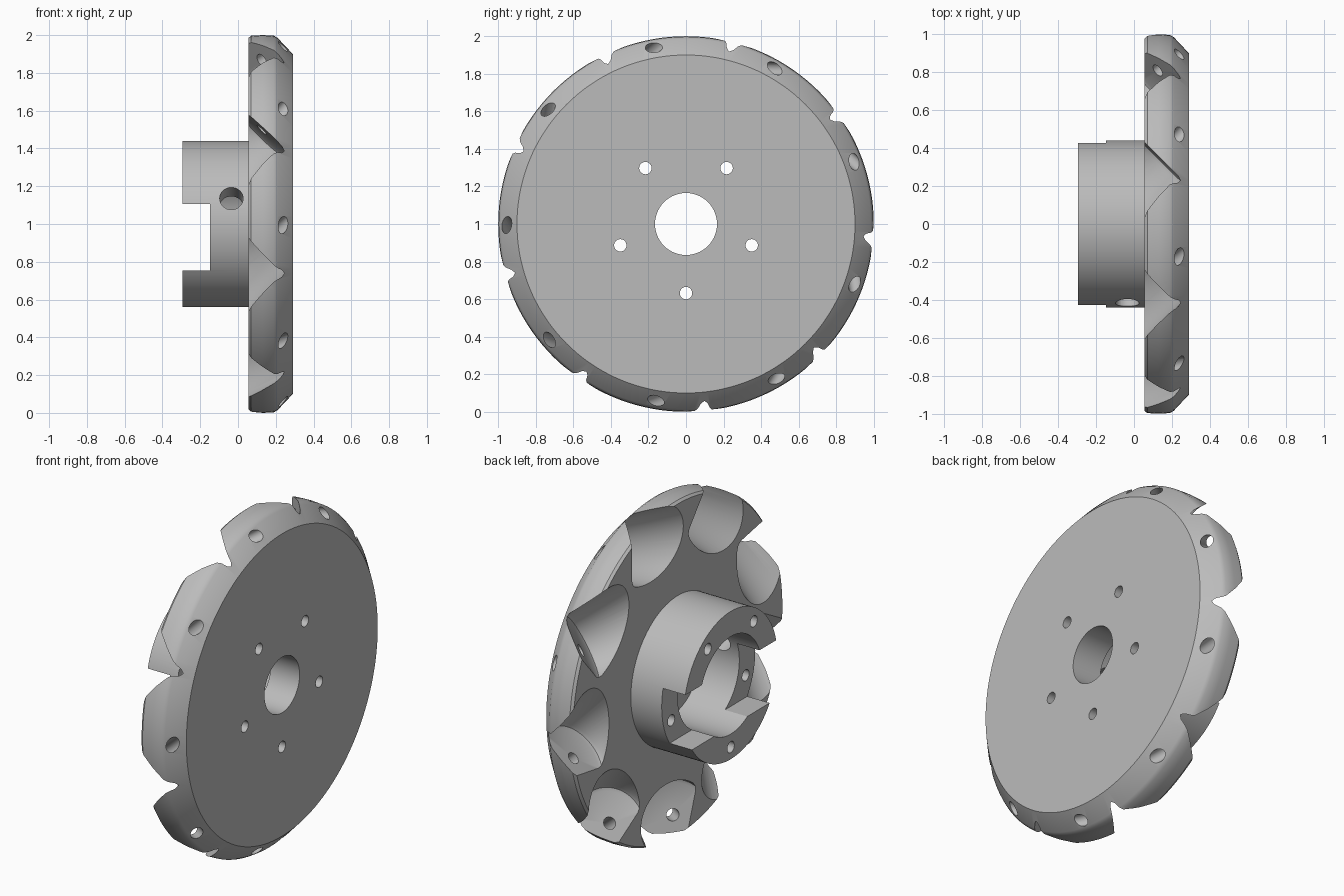
import bpy, bmesh
from math import radians, sin, cos, sqrt, pi
from mathutils import Vector, Matrix

if "Cube" in bpy.data.objects:
    bpy.data.objects.remove(bpy.data.objects["Cube"])

grey = bpy.data.materials.new("satin grey")
grey.use_nodes = True
grey.diffuse_color = (0.5, 0.5, 0.5, 1)
grey.node_tree.nodes["Principled BSDF"].inputs["Base Color"].default_value = (0.5, 0.5, 0.5, 1)

AXLE = Vector((0, 0, 1))


def lathe(name, profile, steps, matrix=Matrix.Translation(AXLE)):
    """Spin a closed (x, radius) profile about the x axis."""
    bm = bmesh.new()
    verts = [bm.verts.new((x, 0, r)) for x, r in profile]
    edges = [bm.edges.new((a, b)) for a, b in zip(verts, verts[1:] + verts[:1])]
    bmesh.ops.spin(bm, geom=verts + edges, axis=(1, 0, 0), cent=(0, 0, 0),
                   angle=2 * pi, steps=steps, use_merge=True)
    bmesh.ops.remove_doubles(bm, verts=bm.verts, dist=1e-5)
    loose = [e for e in bm.edges if not e.link_faces]
    bmesh.ops.delete(bm, geom=loose, context='EDGES')
    bmesh.ops.recalc_face_normals(bm, faces=bm.faces)
    bm.transform(matrix)
    mesh = bpy.data.meshes.new(name)
    bm.to_mesh(mesh)
    bm.free()
    mesh.materials.append(grey)
    obj = bpy.data.objects.new(name, mesh)
    bpy.context.collection.objects.link(obj)
    return obj


def rod(name, start, direction, length, radius, steps=32):
    """Solid cylinder used as a drill."""
    m = Matrix.Translation(start) @ direction.to_track_quat('X', 'Z').to_matrix().to_4x4()
    return lathe(name, [(0, 0), (0, radius), (length, radius), (length, 0)], steps, m)


def cut(target, cutter):
    cutter.hide_render = True
    mod = target.modifiers.new("cut", 'BOOLEAN')
    mod.operation = 'DIFFERENCE'
    mod.solver = 'EXACT'
    mod.object = cutter
    bpy.context.view_layer.objects.active = target
    bpy.ops.object.modifier_apply(modifier=mod.name)
    bpy.data.objects.remove(cutter)


def radial(degrees):
    return Vector((0, cos(radians(degrees)), sin(radians(degrees))))


# Disc with chamfered rim, centre hole and a recess behind the hub
BORE, HUB_R, BACK = 0.29, 0.44, 0.055
plate = lathe("wheel_plate", [
    (BACK, BORE), (BACK, 0.985), (0.07, 0.997), (0.13, 1.0), (0.19, 0.997), (0.21, 0.985),
    (0.29, 0.90), (0.29, 0.165), (0.10, 0.165), (0.10, BORE)], 144)

# Nine tilted roller pockets, each with an axle hole through its end wall
R = 0.205
f = 0.025
pocket_profile = [(0, 0), (0, R - f), (0.3 * f, R - 0.3 * f), (f, R), (0.7, R + 0.08), (0.7, 0)]
for k in range(9):
    phi = 49 + 40 * k
    out, along = radial(phi), radial(phi + 90)
    axis = (along - Vector((1, 0, 0))).normalized()
    wall = AXLE + Vector((0.125, 0, 0)) + out * 0.837 - along * 0.345
    frame = Matrix.Translation(wall) @ axis.to_track_quat('X', 'Z').to_matrix().to_4x4()
    cut(plate, lathe("pocket_cutter", pocket_profile, 64, frame))
    cut(plate, rod("axle_cutter", wall + axis * 0.05, -axis, 0.45, 0.035))

# Hub ring with a cross slot in its end
hub = lathe("hub", [(-0.295, BORE), (-0.295, HUB_R), (BACK, HUB_R), (BACK, BORE)], 96)
bpy.ops.mesh.primitive_cube_add(size=1, location=(-0.348, 0, 0.93))
slot = bpy.context.object
slot.scale = (0.4, 1.2, 0.35)
bpy.context.view_layer.update()
cut(hub, slot)

# Set screw hole through one side of the hub
cut(hub, rod("screw_cutter", AXLE + Vector((-0.035, 0, 0)) + radial(162) * 0.15,
             radial(162), 0.4, 0.062))

# Five bolt holes through hub and plate
for k in range(5):
    for part in (hub, plate):
        start = AXLE + radial(54 + 72 * k) * 0.368 + Vector((-0.5, 0, 0))
        cut(part, rod("bolt_cutter", start, Vector((1, 0, 0)), 1.0, 0.033))

# Smooth the curved walls, keep the machined edges sharp
bpy.ops.object.select_all(action='DESELECT')
for part in (plate, hub):
    part.select_set(True)
bpy.context.view_layer.objects.active = plate
bpy.ops.object.shade_smooth_by_angle(angle=radians(30))
